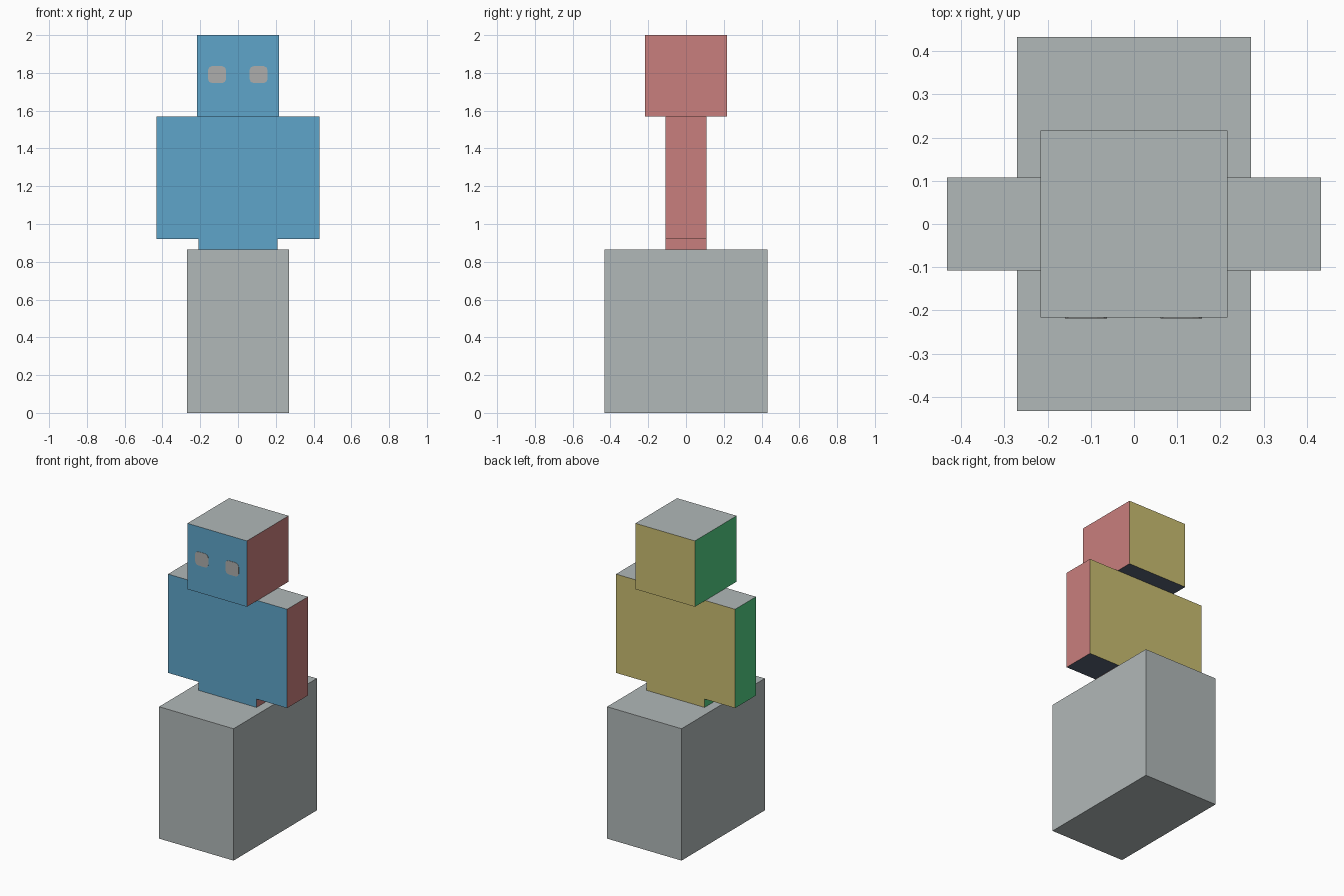
import bpy, bmesh, math
from mathutils import Vector

if "Cube" in bpy.data.objects:
    bpy.data.objects.remove(bpy.data.objects["Cube"])


def material(name, r, g, b):
    lin = [((c / 255 + 0.055) / 1.055) ** 2.4 for c in (r, g, b)]
    m = bpy.data.materials.new(name)
    m.diffuse_color = (*lin, 1)
    m.use_nodes = True
    m.node_tree.nodes["Principled BSDF"].inputs["Base Color"].default_value = m.diffuse_color
    return m


grey = material("pale grey", 177, 184, 184)
eye_grey = material("eye grey", 173, 174, 172)

# One colour per facing direction
SIDES = [
    (Vector((0, -1, 0)), material("front blue", 95, 165, 202)),
    (Vector((1, 0, 0)), material("right red", 201, 127, 125)),
    (Vector((0, 1, 0)), material("back yellow", 202, 189, 113)),
    (Vector((-1, 0, 0)), material("left green", 82, 205, 131)),
    (Vector((0, 0, 1)), grey),
    (Vector((0, 0, -1)), material("underside navy", 87, 98, 117)),
]


def slab(name, outline, y0, y1, mats):
    """Extrude an x-z outline from y0 to y1; several mats colour by direction."""
    bm = bmesh.new()
    face = bm.faces.new([bm.verts.new((x, y0, z)) for x, z in outline])
    ext = bmesh.ops.extrude_face_region(bm, geom=[face], use_keep_orig=True)
    bmesh.ops.translate(bm, vec=(0, y1 - y0, 0),
                        verts=[v for v in ext["geom"] if isinstance(v, bmesh.types.BMVert)])
    bmesh.ops.recalc_face_normals(bm, faces=bm.faces)
    bm.normal_update()
    if len(mats) > 1:
        for f in bm.faces:
            f.material_index = max(range(6), key=lambda i: f.normal.dot(SIDES[i][0]))
    me = bpy.data.meshes.new(name)
    bm.to_mesh(me)
    bm.free()
    for m in mats:
        me.materials.append(m)
    ob = bpy.data.objects.new(name, me)
    bpy.context.collection.objects.link(ob)
    return ob


def rect(x, z0, z1):
    return [(-x, z0), (x, z0), (x, z1), (-x, z1)]


side_mats = [m for _, m in SIDES]

# Pedestal
slab("pedestal", rect(0.27, 0, 0.865), -0.432, 0.432, [grey])

# Torso and arms share one stepped outline
half = [(0.21, 0.865), (0.21, 0.92), (0.432, 0.92), (0.432, 1.568)]
slab("torso_and_arms", half + [(-x, z) for x, z in reversed(half)], -0.108, 0.108, side_mats)

# Head
slab("head", rect(0.216, 1.568, 2.0), -0.216, 0.216, side_mats)

# Eyes: thin rounded plates on the face
for side, cx in (("left", -0.111), ("right", 0.109)):
    pts = []
    for k, (sx, sz) in enumerate([(1, 1), (-1, 1), (-1, -1), (1, -1)]):
        for j in range(3):
            a = math.radians(90 * k + 45 * j)
            pts.append((cx + sx * 0.026 + 0.022 * math.cos(a),
                        1.791 + sz * 0.023 + 0.022 * math.sin(a)))
    slab(side + "_eye", pts, -0.218, -0.215, [eye_grey])
